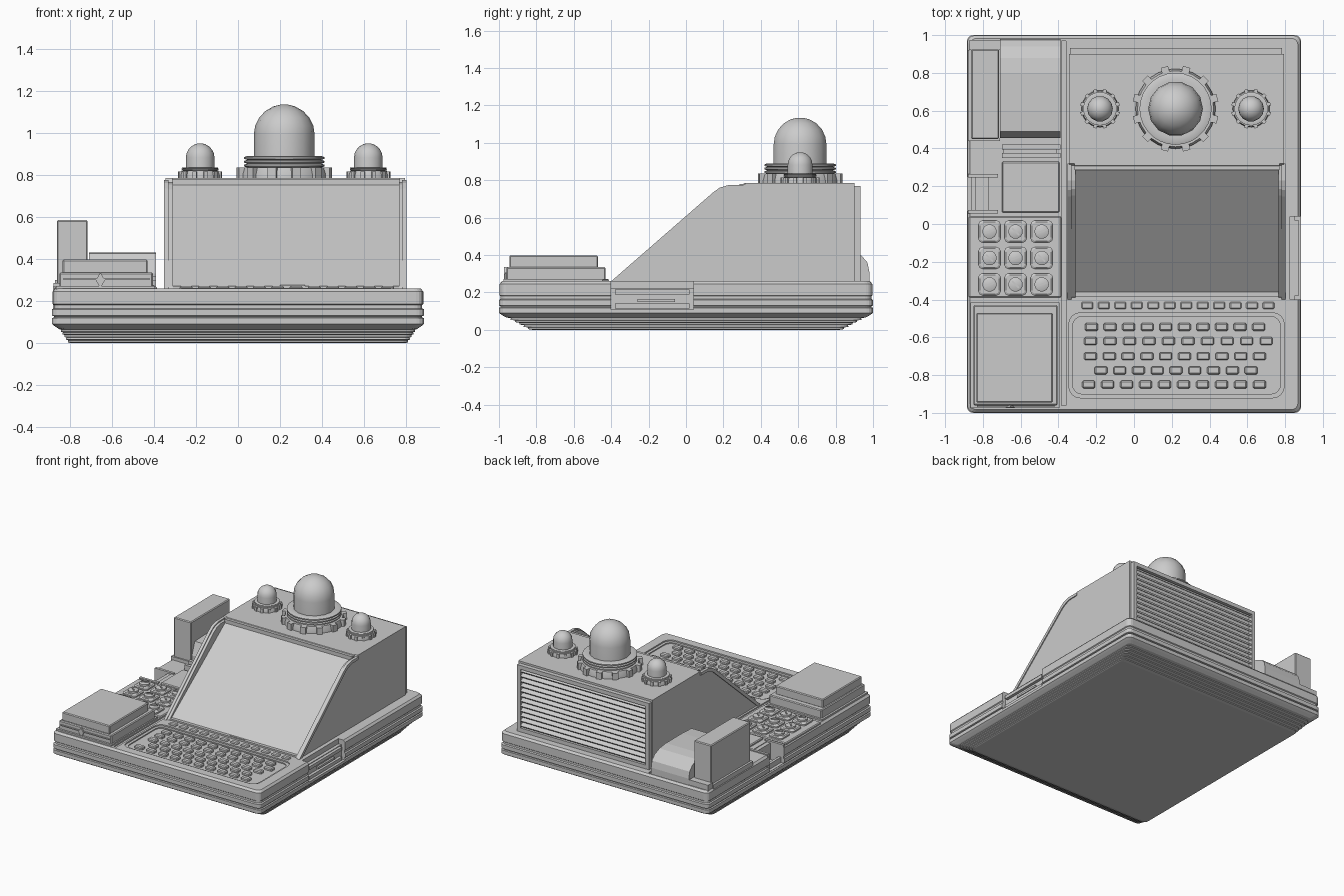
import bpy, bmesh, math
from mathutils import Matrix, Vector

if "Cube" in bpy.data.objects:
    bpy.data.objects.remove(bpy.data.objects["Cube"], do_unlink=True)

grey = bpy.data.materials.new("plain_grey")
grey.use_nodes = True
grey.diffuse_color = (0.6, 0.6, 0.6, 1)
grey.node_tree.nodes["Principled BSDF"].inputs["Base Color"].default_value = (0.6, 0.6, 0.6, 1)


def finish(name, bm, bevel=0, smooth=False):
    bmesh.ops.recalc_face_normals(bm, faces=bm.faces)
    if bevel:
        bmesh.ops.bevel(bm, geom=list(bm.edges), offset=bevel, segments=1, affect='EDGES')
    mesh = bpy.data.meshes.new(name)
    bm.to_mesh(mesh)
    bm.free()
    mesh.materials.append(grey)
    ob = bpy.data.objects.new(name, mesh)
    bpy.context.collection.objects.link(ob)
    if smooth:
        bpy.ops.object.select_all(action='DESELECT')
        ob.select_set(True)
        bpy.context.view_layer.objects.active = ob
        bpy.ops.object.shade_smooth_by_angle(angle=math.radians(35))
    return ob


def add_box(bm, x0, x1, y0, y1, z0, z1, turn=None):
    m = Matrix.Translation(((x0 + x1) / 2, (y0 + y1) / 2, (z0 + z1) / 2))
    if turn:
        m = m @ turn
    m = m @ Matrix.Diagonal((x1 - x0, y1 - y0, z1 - z0, 1))
    bmesh.ops.create_cube(bm, size=1, matrix=m)


def boxes(name, items, bevel=0):
    bm = bmesh.new()
    for item in items:
        add_box(bm, *item)
    return finish(name, bm, bevel)


def prism(name, profile, spans):
    """Extrude a y-z outline along x over each span."""
    bm = bmesh.new()
    for x0, x1 in spans:
        ends = [[bm.verts.new((x, y, z)) for y, z in profile] for x in (x0, x1)]
        skin(bm, ends)
    return finish(name, bm)


def skin(bm, rings):
    n = len(rings[0])
    bm.faces.new(rings[0])
    bm.faces.new(rings[-1])
    for a, b in zip(rings, rings[1:]):
        for i in range(n):
            j = (i + 1) % n
            bm.faces.new((a[i], a[j], b[j], b[i]))


def loft(name, levels, cx=0, cy=0, r=0.035, smooth=False):
    """Stack rounded rectangles given as (half x, half y, z)."""
    bm = bmesh.new()
    rings = []
    for hx, hy, z in levels:
        ring = []
        for k, (sx, sy) in enumerate(((1, 1), (-1, 1), (-1, -1), (1, -1))):
            for s in range(5):
                a = math.pi / 2 * (k + s / 4)
                ring.append(bm.verts.new((cx + sx * (hx - r) + r * math.cos(a),
                                          cy + sy * (hy - r) + r * math.sin(a), z)))
        rings.append(ring)
    skin(bm, rings)
    return finish(name, bm, 0, smooth)


def lathe(name, profile, cx, cy, sides):
    bm = bmesh.new()
    rings = [[bm.verts.new((cx + r * math.cos(2 * math.pi * i / sides),
                            cy + r * math.sin(2 * math.pi * i / sides), z))
              for i in range(sides)] for r, z in profile]
    skin(bm, rings)
    return finish(name, bm, 0, True)


def cut(target, cutter):
    mod = target.modifiers.new("cut", 'BOOLEAN')
    mod.operation = 'DIFFERENCE'
    mod.solver = 'EXACT'
    mod.object = cutter
    bpy.context.view_layer.objects.active = target
    bpy.ops.object.modifier_apply(modifier=mod.name)
    bpy.data.objects.remove(cutter, do_unlink=True)


# Base tray: ribbed underside, grooved side bands
levels = []
for i in range(6):
    t = i / 6
    levels += [(0.80 + 0.05 * t, 0.82 + 0.14 * t, 0.075 * t),
               (0.81 + 0.05 * t, 0.845 + 0.14 * t, 0.075 * t + 0.004)]
levels += [(0.872, 0.985, 0.08), (0.885, 1.0, 0.09), (0.885, 1.0, 0.118), (0.876, 0.991, 0.121),
           (0.876, 0.991, 0.127), (0.885, 1.0, 0.13), (0.885, 1.0, 0.16), (0.876, 0.991, 0.165),
           (0.876, 0.991, 0.18), (0.882, 0.997, 0.185), (0.882, 0.997, 0.245), (0.868, 0.983, 0.26)]
base = loft("base_tray", levels)

# Recesses: keyboard well, side notches, seam
cut(base, loft("well_cutter", [(0.57, 0.225, 0.25), (0.57, 0.225, 0.4)], 0.225, -0.695, 0.06))
cut(base, loft("inner_well_cutter", [(0.55, 0.205, 0.242), (0.55, 0.205, 0.4)], 0.225, -0.695, 0.05))
cut(base, boxes("right_notch_cutter", [(0.825, 1, -0.4, 0.04, 0.11, 0.4)]))
cut(base, boxes("left_notch_cutter", [(-1, -0.74, 0.07, 0.25, 0.13, 0.4)]))
cut(base, boxes("seam_cutter", [(-0.385, -0.36, -0.96, 0.97, 0.25, 0.4)]))
boxes("right_notch_panel", [(0.82, 0.85, -0.4, 0.04, 0.11, 0.22), (0.84, 0.872, -0.38, 0.02, 0.115, 0.14),
                            (0.84, 0.872, -0.38, 0.02, 0.19, 0.215), (0.84, 0.865, -0.26, -0.06, 0.15, 0.165)])
boxes("left_notch_frame", [(-0.88, -0.72, 0.055, 0.075, 0.13, 0.268), (-0.88, -0.72, 0.245, 0.265, 0.13, 0.268),
                           (-0.77, -0.725, 0.07, 0.25, 0.13, 0.255), (-0.86, -0.84, 0.07, 0.25, 0.13, 0.17)])

# Console housing: body with sloped screen, cheeks, hood bar
prism("housing_body", [(-0.37, 0.25), (-0.37, 0.265), (0.29, 0.755), (0.31, 0.785), (0.9, 0.785), (0.9, 0.25)],
      [(-0.315, 0.77)])
prism("housing_cheeks", [(-0.395, 0.25), (-0.385, 0.268), (0.15, 0.73), (0.185, 0.753), (0.23, 0.765),
                         (0.31, 0.767), (0.32, 0.785), (0.9, 0.785), (0.9, 0.25)],
      [(-0.345, -0.31), (0.765, 0.795)])
prism("cheek_trim", [(-0.4, 0.26), (0.145, 0.735), (0.18, 0.76), (0.23, 0.775), (0.32, 0.776),
                     (0.32, 0.755), (0.235, 0.753), (0.19, 0.735), (0.165, 0.72), (-0.365, 0.26)],
      [(-0.352, -0.33), (0.78, 0.802)])
boxes("screen_hood", [(-0.315, 0.77, 0.285, 0.32, 0.74, 0.78)])
boxes("screen_sill", [(-0.31, 0.765, -0.385, -0.36, 0.25, 0.272), (0.2, 0.32, -0.382, -0.37, 0.26, 0.276)])

# Rear grille with angled slats
boxes("grille_frame", [(-0.338, 0.783, 0.89, 0.932, 0.25, 0.29), (-0.338, 0.783, 0.89, 0.932, 0.74, 0.77),
                       (-0.338, -0.31, 0.89, 0.932, 0.28, 0.75), (0.755, 0.783, 0.89, 0.932, 0.28, 0.75)])
tilt = Matrix.Rotation(math.radians(-35), 4, 'X')
boxes("grille_slats", [(-0.315, 0.76, 0.895, 0.93, 0.305 + 0.038 * i, 0.317 + 0.038 * i, tilt)
                       for i in range(12)])


# Warning lamps: toothed collar, ridged ring, dome
def lamp(name, cx, cy, r, collar, z0, zc, zr, top, sides):
    ring = [(collar, z0 - 0.01), (collar, z0 + 0.015), (collar * 0.95, zc), (collar * 0.86, zc)]
    step = (zr - zc) / 3
    for i in range(3):
        z = zc + i * step
        ring += [(collar * 0.83, z), (collar * 0.9, z + step * 0.25),
                 (collar * 0.9, z + step * 0.7), (collar * 0.83, z + step)]
    ring += [(r * 1.05, zr)]
    lathe(name + "_collar", ring, cx, cy, sides * 2)
    shoulder = top - r
    dome = [(r, z0), (r, shoulder)]
    dome += [(r * math.cos(a), shoulder + r * math.sin(a)) for a in (0.3, 0.6, 0.9, 1.2, 1.45)]
    lathe(name + "_dome", dome, cx, cy, sides)
    bm = bmesh.new()
    for i in range(12):
        m = (Matrix.Translation((cx, cy, (z0 + zc) / 2)) @ Matrix.Rotation(math.pi * (i + 0.5) / 6, 4, 'Z')
             @ Matrix.Translation((collar, 0, 0)) @ Matrix.Diagonal((collar * 0.16, collar * 0.19, zc - z0, 1)))
        bmesh.ops.create_cube(bm, size=1, matrix=m)
    finish(name + "_teeth", bm)


lamp("main_lamp", 0.22, 0.61, 0.145, 0.212, 0.785, 0.835, 0.89, 1.135, 14)
for side, x in (("right", -0.18), ("left", 0.62)):
    lamp(side + "_lamp", x, 0.61, 0.068, 0.098, 0.785, 0.815, 0.835, 0.95, 14)

# Keyboard and function keys
keys = []
for y, x0, x1, n in ((-0.545, -0.225, 0.66, 10), (-0.62, -0.23, 0.70, 10), (-0.7, -0.23, 0.665, 10),
                     (-0.775, -0.175, 0.62, 9), (-0.85, -0.24, 0.665, 10)):
    for i in range(n):
        x = x0 + (x1 - x0) * i / (n - 1)
        keys.append((x - 0.034, x + 0.034, y - 0.021, y + 0.021, 0.235, 0.262))
boxes("keyboard_keys", keys, 0.007)
boxes("function_keys", [(x - 0.031, x + 0.031, -0.45, -0.412, 0.25, 0.27)
                        for x in (-0.247 + 0.0872 * i for i in range(12))], 0.006)

# Knob pad
boxes("knob_pad", [(-0.875, -0.385, -0.39, 0.04, 0.24, 0.268)], 0.006)
for i in range(9):
    x, y = -0.765 + 0.138 * (i % 3), -0.04 - 0.14 * (i // 3)
    loft("knob_seat", [(0.058, 0.058, 0.26), (0.058, 0.058, 0.278), (0.05, 0.05, 0.284)], x, y, 0.02)
    lathe("knob", [(0.038, 0.28), (0.038, 0.297), (0.033, 0.3)], x, y, 16)
    pointer = Matrix.Rotation(math.radians(-45 if i % 2 else 20), 4, 'Z')
    boxes("knob_pointer", [(x - 0.026, x + 0.026, y - 0.005, y + 0.005, 0.298, 0.306, pointer)])

# Storage box at the front corner
boxes("storage_box", [(-0.85, -0.405, -0.96, -0.43, 0.25, 0.335)], 0.006)
boxes("storage_lid", [(-0.835, -0.43, -0.945, -0.47, 0.33, 0.397)], 0.006)
boxes("storage_plinth", [(-0.865, -0.395, -0.975, -0.415, 0.25, 0.272),
                         (-0.83, -0.42, -0.968, -0.95, 0.3, 0.308)])
bm = bmesh.new()
bmesh.ops.create_cone(bm, cap_ends=True, segments=4, radius1=1, radius2=1, depth=0.02,
                      matrix=Matrix.Translation((-0.655, -0.962, 0.298)) @ Matrix.Rotation(math.pi / 2, 4, 'X')
                      @ Matrix.Diagonal((0.022, 0.037, 1, 1)))
finish("storage_latch", bm)

# Printer: tall tower, rounded paper cover, slot and tray
boxes("printer_tower", [(-0.862, -0.715, 0.45, 0.925, 0.25, 0.585)], 0.006)
boxes("tower_skirt", [(-0.878, -0.71, 0.44, 0.92, 0.25, 0.285), (-0.87, -0.71, 0.92, 0.975, 0.25, 0.3)])
prism("paper_cover", [(0.455, 0.25), (0.455, 0.33), (0.49, 0.425), (0.6, 0.43), (0.8, 0.43), (0.88, 0.42),
                      (0.94, 0.395), (0.97, 0.36), (0.98, 0.31), (0.98, 0.25)], [(-0.71, -0.39)])
boxes("paper_slot", [(-0.7, -0.39, 0.35, 0.375, 0.25, 0.3), (-0.7, -0.39, 0.395, 0.42, 0.25, 0.315),
                     (-0.69, -0.41, 0.37, 0.4, 0.25, 0.285)])
boxes("paper_tray", [(-0.7, -0.395, 0.06, 0.33, 0.25, 0.275)], 0.006)
